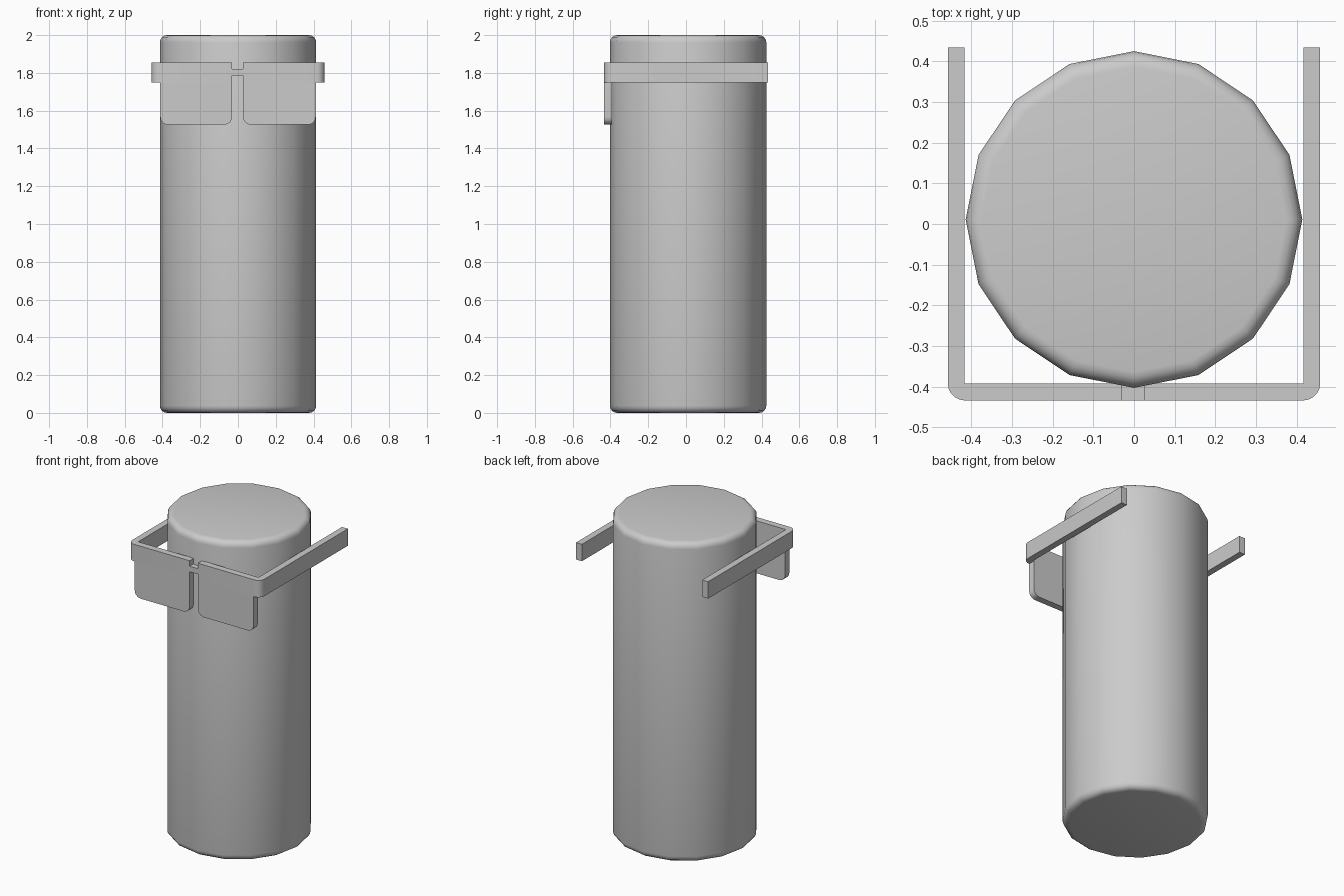
import bpy, bmesh, math
from mathutils import Vector

if "Cube" in bpy.data.objects:
    bpy.data.objects.remove(bpy.data.objects["Cube"])


def finish(bm, name, angle):
    bmesh.ops.recalc_face_normals(bm, faces=bm.faces)
    me = bpy.data.meshes.new(name)
    bm.to_mesh(me)
    bm.free()
    ob = bpy.data.objects.new(name, me)
    bpy.context.collection.objects.link(ob)
    bpy.ops.object.select_all(action='DESELECT')
    ob.select_set(True)
    bpy.context.view_layer.objects.active = ob
    bpy.ops.object.shade_smooth_by_angle(angle=math.radians(angle))
    return ob


def prism(name, points, offset):
    """Extrude a closed outline of 3D points along offset."""
    bm = bmesh.new()
    face = bm.faces.new([bm.verts.new(p) for p in points])
    new = bmesh.ops.extrude_face_region(bm, geom=[face])['geom']
    verts = [g for g in new if isinstance(g, bmesh.types.BMVert)]
    bmesh.ops.translate(bm, verts=verts, vec=Vector(offset))
    return finish(bm, name, 30)


def arc(cx, cy, r, start, steps=5):
    """Quarter circle, anticlockwise from start degrees."""
    return [(cx + r * math.cos(math.radians(start + 90 * i / steps)),
             cy + r * math.sin(math.radians(start + 90 * i / steps)))
            for i in range(steps + 1)]


# Body: 16-sided cylinder with softened rims
bm = bmesh.new()
bmesh.ops.create_cone(bm, cap_ends=True, segments=16, radius1=0.414,
                      radius2=0.414, depth=2.0)
bmesh.ops.translate(bm, verts=bm.verts, vec=(0, 0.011, 1.0))
rims = [e for e in bm.edges if abs(e.verts[0].co.z - e.verts[1].co.z) < 1e-4]
bmesh.ops.bevel(bm, geom=rims, offset=0.038, segments=4, profile=0.5,
                affect='EDGES')
finish(bm, "body", 40)

FRONT, INNER, BACK = -0.434, -0.392, 0.434
BOTTOM, BAR_LOW, BAR_TOP = 1.526, 1.748, 1.854
R = 0.042

for side, s, gap in (("left", -1, 0.031), ("right", 1, 0.026)):
    # Frame: brow bar turning into the temple arm
    outline = ([(gap, FRONT)] + arc(0.458 - R, FRONT + R, R, -90)
               + [(0.458, BACK), (0.417, BACK), (0.417, INNER), (gap, INNER)])
    prism(side + "_frame_arm", [(s * x, y, BAR_LOW) for x, y in outline],
          (0, 0, BAR_TOP - BAR_LOW))

    # Lens: plate with rounded lower corners, hanging flush below the bar
    outline = (arc(gap + R, BOTTOM + R, R, 180) + arc(0.412 - R, BOTTOM + R, R, 270)
               + [(0.412, BAR_LOW), (gap, BAR_LOW)])
    prism(side + "_lens", [(s * x, FRONT, z) for x, z in outline],
          (0, INNER - FRONT, 0))

# Nose bridge between the two halves
prism("bridge", [(-0.031, FRONT, 1.785), (0.026, FRONT, 1.785),
                 (0.026, FRONT, 1.82), (-0.031, FRONT, 1.82)],
      (0, INNER - FRONT, 0))
